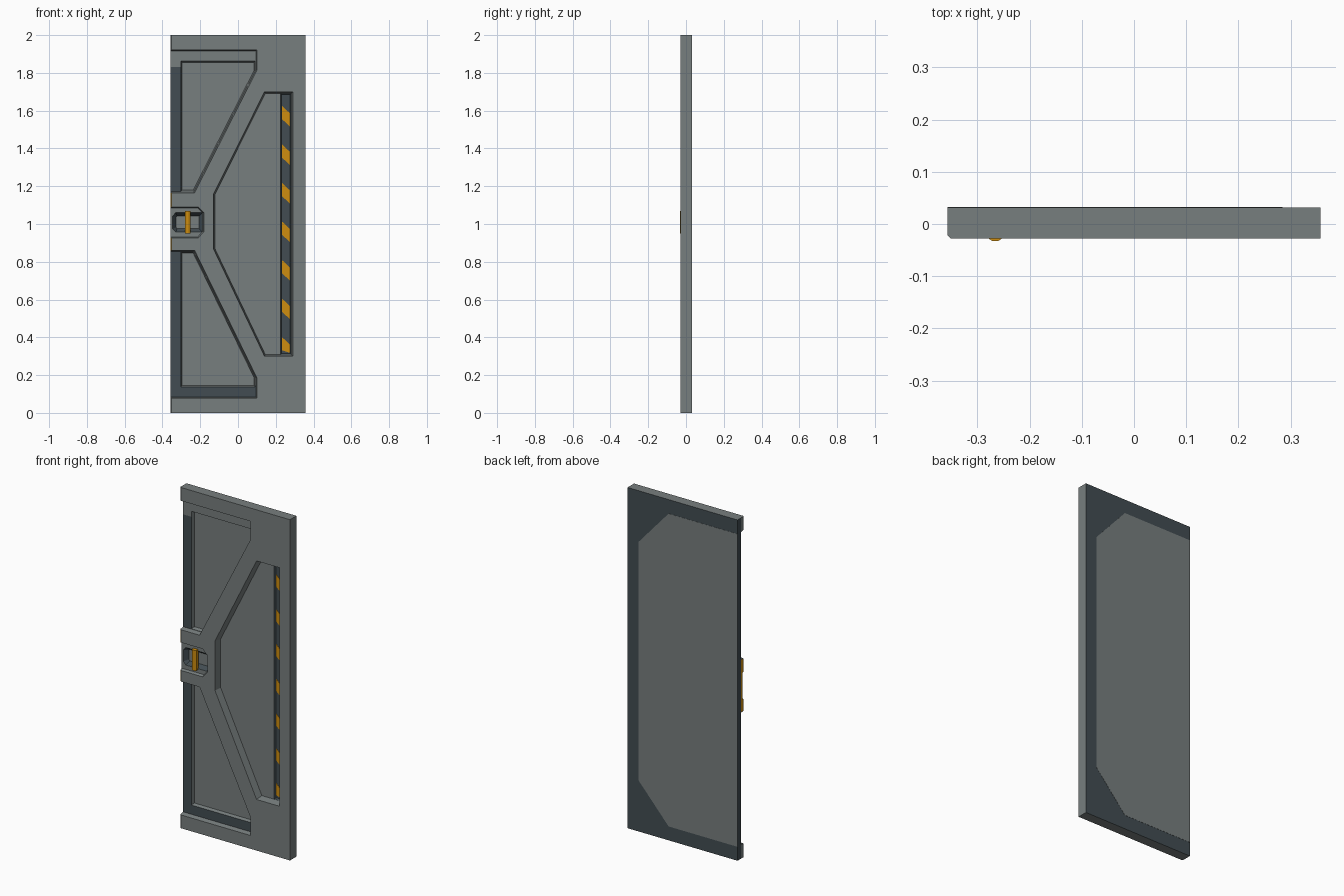
import bpy, bmesh
from mathutils import Vector

if "Cube" in bpy.data.objects:
    bpy.data.objects.remove(bpy.data.objects["Cube"])


def material(name, rgb):
    m = bpy.data.materials.new(name)
    m.diffuse_color = (*rgb, 1)
    m.use_nodes = True
    m.node_tree.nodes["Principled BSDF"].inputs["Base Color"].default_value = m.diffuse_color
    return m


GREY = material("grey_metal", (0.185, 0.21, 0.21))
SLATE = material("dark_slate", (0.054, 0.073, 0.084))
ORANGE = material("warning_orange", (0.62, 0.27, 0.005))
FRONT, BACK, HALF = -0.028, 0.032, 0.357


def loft(name, rings, mat):
    """Solid through matching rings of 3D points, capped at both ends."""
    bm = bmesh.new()
    rows = [[bm.verts.new(p) for p in r] for r in rings]
    n = len(rows[0])
    for a, b in zip(rows, rows[1:]):
        for i in range(n):
            j = (i + 1) % n
            bm.faces.new((a[i], a[j], b[j], b[i]))
    bm.faces.new(rows[0])
    bm.faces.new(rows[-1])
    bmesh.ops.recalc_face_normals(bm, faces=bm.faces)
    me = bpy.data.meshes.new(name)
    bm.to_mesh(me)
    bm.free()
    me.materials.append(mat)
    ob = bpy.data.objects.new(name, me)
    bpy.context.collection.objects.link(ob)
    return ob


def inset(poly, d):
    """Offset an outline inwards by d with mitred corners."""
    pts = [Vector(p) for p in poly]
    n = len(pts)
    area = sum(pts[i].x * pts[(i + 1) % n].y - pts[(i + 1) % n].x * pts[i].y for i in range(n))
    s = 1 if area > 0 else -1
    out = []
    for i, p in enumerate(pts):
        e1 = (p - pts[i - 1]).normalized()
        e2 = (pts[(i + 1) % n] - p).normalized()
        n1, n2 = Vector((-e1.y, e1.x)) * s, Vector((-e2.y, e2.x)) * s
        out.append(p + (n1 + n2) * (d / (1 + n1.dot(n2))))
    return out


def at(poly, y):
    return [(x, y, z) for x, z in poly]


def plate(name, poly, y0, y1, mat):
    return loft(name, [at(poly, y0), at(poly, y1)], mat)


def flip(poly):
    return [(x, 2 - z if z > 1.5 else 2.026 - z) for x, z in poly]


def carve(body, poly, y0, y1, slope):
    """Cut a recess with sloping walls from depth y0 to depth y1."""
    cut = loft("cutter", [at(poly, y0 - 0.015), at(poly, y0), at(inset(poly, slope), y1)], GREY)
    cut.hide_render = True
    mod = body.modifiers.new("carve", 'BOOLEAN')
    mod.operation = 'DIFFERENCE'
    mod.solver = 'EXACT'
    mod.object = cut
    bpy.context.view_layer.objects.active = body
    bpy.ops.object.modifier_apply(modifier=mod.name)
    bpy.data.objects.remove(cut)


# Door slab, chamfered on the latch edge
section = [(-HALF, BACK), (HALF, BACK), (HALF, FRONT), (-HALF + 0.006, FRONT), (-HALF, FRONT + 0.006)]
door = loft("door_slab", [[(x, y, z) for x, y in section] for z in (0, 2)], GREY)
door.data.materials.append(SLATE)
door.data.materials.append(ORANGE)

# Left recesses: outer step and deeper floor, above and below the latch
step = [(-0.4, 1.922), (0.1, 1.922), (0.1, 1.814), (-0.23, 1.165), (-0.4, 1.165)]
floor = [(-0.303, 1.862), (0.09, 1.862), (0.09, 1.81), (-0.234, 1.173), (-0.303, 1.173)]
for f in (list, flip):
    carve(door, f(step), FRONT, 0.0, 0.006)
    carve(door, f(floor), 0.0, 0.02, 0.006)

# Right recess with a sunken warning channel
carve(door, [(0.14, 1.7), (0.29, 1.7), (0.29, 0.3), (0.14, 0.3), (-0.13, 0.868), (-0.13, 1.158)],
      FRONT, 0.014, 0.008)
carve(door, [(0.225, 0.309), (0.281, 0.309), (0.281, 1.691), (0.225, 1.691)], 0.014, 0.023, 0.006)

# Latch recess and hand pocket
carve(door, [(-0.4, 1.09), (-0.21, 1.09), (-0.18, 1.06), (-0.18, 0.96), (-0.21, 0.926), (-0.4, 0.926)],
      FRONT, -0.012, 0.006)
carve(door, [(-0.33, 1.06), (-0.188, 1.06), (-0.188, 0.957), (-0.33, 0.957), (-0.346, 0.975), (-0.346, 1.042)],
      -0.012, 0.012, 0.018)

# Split faces along colour borders, then colour by position and direction
bm = bmesh.new()
bm.from_mesh(door.data)
bmesh.ops.triangulate(bm, faces=bm.faces)
for co, no in (((0, 0.001, 0), (0, 1, 0)), ((-0.303, 0, 0), (1, 0, 0)),
               ((0, 0, 0.144), (0, 0, 1)), ((0, 0, 1.83), (0, 0, 1)),
               ((0, 0, 0.861), (0, 0, 1)), ((0, 0, 1.165), (0, 0, 1))):
    bmesh.ops.bisect_plane(bm, geom=bm.verts[:] + bm.edges[:] + bm.faces[:],
                           plane_co=co, plane_no=no, dist=1e-5)
bm.normal_update()
for f in bm.faces:
    c, n = f.calc_center_median(), f.normal
    slot = 0
    if n.y > 0.9:                                            # back frame
        slot = 1
    elif n.x < -0.5 and c.x < -0.352:                        # latch edge
        if c.y > 0:
            slot = 1
        elif 0.861 < c.z < 1.165:
            slot = 2
    elif n.y < -0.9 and abs(c.y) < 0.002:                    # recess steps
        if c.z < 0.144 or (c.x < -0.303 and c.z < 1.83):
            slot = 1
    elif c.x > 0.22 and c.x < 0.285 and c.y > 0.0145 and n.y < 0.99:   # warning channel
        slot = 1
    elif -0.347 < c.x < -0.187 and 0.95 < c.z < 1.07 and -0.0115 < c.y < 0.0115:  # pocket walls
        slot = 1
    f.material_index = slot
bm.to_mesh(door.data)
bm.free()

# Light panel on the back
plate("back_panel", [(-HALF, 1.918), (0.09, 1.918), (0.285, 1.7), (0.285, 0.3), (0.09, 0.082), (-HALF, 0.082)],
      BACK - 0.001, 0.033, GREY)

# Warning stripes
for i in range(7):
    c = 1.57 - 0.204 * i
    quad = [(0.233, c + 0.055), (0.276, c + 0.015), (0.276, c - 0.055), (0.233, c - 0.015)]
    plate("warning_stripe", [(x, max(z, 0.318)) for x, z in quad], 0.0215, 0.024, ORANGE)

# Upright handle bar across the pocket
bar = [(-0.28, -0.008), (-0.28, -0.027), (-0.271, -0.033), (-0.261, -0.033), (-0.252, -0.027), (-0.252, -0.008)]
loft("handle_bar", [[(x, y, z) for x, y in bar] for z in (0.95, 1.07)], ORANGE)
